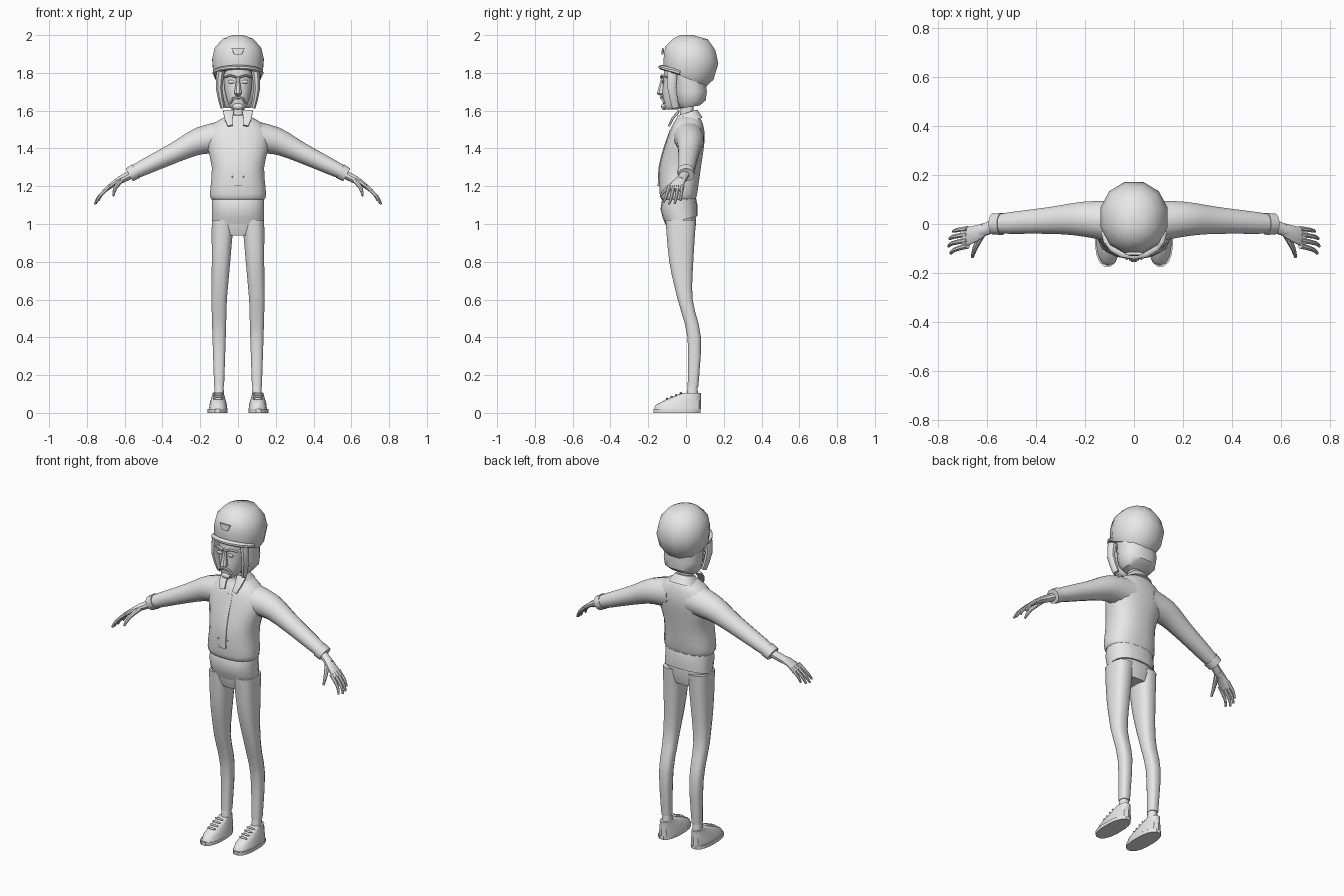
import bpy, bmesh, math
from mathutils import Vector

if "Cube" in bpy.data.objects:
    bpy.data.objects.remove(bpy.data.objects["Cube"], do_unlink=True)

GREY = (0.8, 0.8, 0.8, 1)
material = bpy.data.materials.new("plain_grey")
material.use_nodes = True
material.diffuse_color = GREY
material.node_tree.nodes["Principled BSDF"].inputs["Base Color"].default_value = GREY

SIDEWAYS, DEPTH, UP = Vector((1, 0, 0)), Vector((0, 1, 0)), Vector((0, 0, 1))


def finish(name, bm, mirror):
    """Turn a bmesh into a shaded object, doubled across the middle if asked."""
    bmesh.ops.recalc_face_normals(bm, faces=bm.faces)
    mesh = bpy.data.meshes.new(name)
    bm.to_mesh(mesh)
    bm.free()
    mesh.materials.append(material)
    for polygon in mesh.polygons:
        polygon.use_smooth = True
    mesh.set_sharp_from_angle(angle=math.radians(40))
    part = bpy.data.objects.new(name, mesh)
    bpy.context.collection.objects.link(part)
    if mirror:
        part.modifiers.new("mirror", 'MIRROR').use_mirror_merge = False


def outline(sides, power):
    """Points of a superellipse of radius one."""
    points = []
    for i in range(sides):
        angle = math.tau * (i + 0.5) / sides
        c, s = math.cos(angle), math.sin(angle)
        points.append((math.copysign(abs(c) ** (2 / power), c),
                       math.copysign(abs(s) ** (2 / power), s)))
    return points


def refine(rows, steps):
    """Pass a smooth curve through the rows."""
    rows = [Vector(row) for row in rows]
    last = len(rows) - 1
    slopes = [(rows[min(i + 1, last)] - rows[max(i - 1, 0)]) / 2 for i in range(last + 1)]
    result = []
    for i in range(last):
        for step in range(steps):
            t = step / steps
            ease = t * t * (3 - 2 * t)
            result.append(rows[i].lerp(rows[i + 1], ease)
                          + slopes[i] * t * (1 - t) ** 2 - slopes[i + 1] * t * t * (1 - t))
    return result + [rows[last]]


def skin(name, rings, mirror):
    """Bridge the rings and cap both ends."""
    bm = bmesh.new()
    loops = [[bm.verts.new(point) for point in ring] for ring in rings]
    for lower, upper in zip(loops, loops[1:]):
        for i in range(len(lower)):
            bm.faces.new((lower[i - 1], lower[i], upper[i], upper[i - 1]))
    bm.faces.new(loops[0])
    bm.faces.new(loops[-1])
    finish(name, bm, mirror)


def stack(name, rows, sides=12, power=2.4, steps=1, mirror=False,
          centre=lambda t: 0, tilt=lambda t: 0):
    """Loft level rings; each row is height, half width, front and back."""
    rows, rings = refine(rows, steps), []
    for i, (z, width, front, back) in enumerate(rows):
        t = i / (len(rows) - 1)
        middle, half = (front + back) / 2, (back - front) / 2
        rings.append([Vector((centre(t) + width * c, middle + half * s, z + tilt(t) * half * s))
                      for c, s in outline(sides, power)])
    skin(name, rings, mirror)


def sweep(name, path, start, end, across=DEPTH, sides=10, power=2, steps=1, mirror=False):
    """Sweep a tapering section, start to end, along a path."""
    path, rings = refine(path, steps), []
    last = len(path) - 1
    for i, point in enumerate(path):
        along = (path[min(i + 1, last)] - path[max(i - 1, 0)]).normalized()
        side = (across - along * across.dot(along)).normalized()
        other = along.cross(side)
        wide, thick = Vector(start).lerp(Vector(end), i / last)
        rings.append([point + side * wide * c + other * thick * s
                      for c, s in outline(sides, power)])
    skin(name, rings, mirror)


def ball(name, centre, radii, mirror=True):
    """Squashed sphere."""
    bm = bmesh.new()
    bmesh.ops.create_uvsphere(bm, u_segments=10, v_segments=6, radius=1)
    bmesh.ops.scale(bm, vec=radii, verts=bm.verts)
    bmesh.ops.translate(bm, vec=centre, verts=bm.verts)
    finish(name, bm, mirror)


# Sweater with sleeves and cuffs
stack("sweater_body", [
    (1.13, .14, -.13, .05), (1.16, .15, -.14, .06), (1.3, .14, -.14, .08),
    (1.45, .17, -.1, .1), (1.53, .13, -.07, .09), (1.57, .06, -.04, .07)],
    sides=20, steps=3)
sweep("sleeve", [(.07, .01, 1.46), (.2, .02, 1.44), (.33, .015, 1.38), (.56, 0, 1.27)],
      start=(.09, .09), end=(.04, .036), sides=14, steps=3, mirror=True)
sweep("sleeve_cuff", [(.54, 0, 1.28), (.575, 0, 1.26)],
      start=(.046, .043), end=(.044, .04), sides=12, mirror=True)

# Button placket and pocket studs
sweep("button_placket", [(0, -.08, 1.5), (0, -.115, 1.4), (0, -.14, 1.3), (0, -.145, 1.2)],
      start=(.022, .005), end=(.022, .005), across=SIDEWAYS, sides=8, power=5, steps=3)
ball("pocket_stud", (.03, -.144, 1.25), (.004, .004, .004))

# Shirt tail below the sweater
stack("shirt_tail", [(1.15, .14, -.12, .05), (1.09, .14, -.135, .06), (1.02, .14, -.11, .06)],
      sides=18, steps=2, tilt=lambda t: .25 * t)

# Collar
stack("collar_band", [(1.54, .09, -.07, .09), (1.59, .05, -.045, .06)],
      sides=16, tilt=lambda t: .3)
sweep("collar_wing", [(.05, -.035, 1.6), (.05, -.07, 1.56), (.04, -.09, 1.52)],
      start=(.03, .007), end=(.015, .006), across=SIDEWAYS, sides=8, power=4, mirror=True)

# Trousers
stack("hips", [(1.08, .13, -.11, .05), (1, .13, -.11, .055), (.94, .1, -.09, .04)], sides=16)
stack("trouser_leg", [
    (1.02, .06, -.11, .055), (.8, .05, -.09, .04), (.6, .042, -.045, .036),
    (.4, .036, .007, .08), (.14, .027, .008, .066)],
    power=2.8, steps=3, mirror=True, centre=lambda t: .08 + .02 * min(1, 2 * t))

# Socks and laced shoes
stack("sock", [(.08, .027, 0, .066), (.15, .024, .01, .06)], mirror=True, centre=lambda t: .1)
stack("shoe_sole", [(0, .053, -.175, .08), (.02, .053, -.175, .08)],
      sides=16, mirror=True, centre=lambda t: .108)
stack("shoe_upper", [
    (.02, .05, -.17, .08), (.05, .045, -.16, .08), (.08, .036, -.1, .08), (.105, .03, -.02, .08)],
    sides=14, mirror=True, centre=lambda t: .105, tilt=lambda t: .3 * t * (1 - t))
for row in range(4):
    ball(f"shoe_lace_{row}", (.105, -.1 + .024 * row, .075 + .01 * row), (.03, .006, .006))

# Hands
sweep("wrist", [(.55, 0, 1.27), (.63, -.03, 1.23)], start=(.026, .024), end=(.026, .02),
      mirror=True)
sweep("palm", [(.61, -.02, 1.24), (.65, -.04, 1.22), (.7, -.054, 1.18)],
      start=(.025, .02), end=(.043, .01), steps=2, mirror=True)
for number, short in enumerate((.018, .004, 0, .008)):
    root, tip = -.02 - .023 * number, -.03 - .03 * number
    sweep(f"finger_{number}", [
        (.68, root, 1.2), (.74 - short, (root + tip) / 2, 1.14 + short),
        (.757 - short, tip, 1.105 + short)],
        start=(.012, .012), end=(.006, .006), sides=8, steps=2, mirror=True)
sweep("thumb", [(.62, -.04, 1.23), (.65, -.1, 1.19), (.66, -.135, 1.15)],
      start=(.015, .016), end=(.006, .006), across=SIDEWAYS, sides=8, steps=2, mirror=True)

# Neck and face
stack("neck", [(1.53, .045, -.04, .055), (1.6, .036, -.03, .04), (1.68, .04, -.035, .045)])
stack("face", [
    (1.607, .03, -.115, -.04), (1.63, .05, -.122, 0), (1.71, .073, -.126, .06),
    (1.84, .08, -.116, .06)], steps=2)
stack("nose", [(1.68, .012, -.14, -.11), (1.69, .021, -.156, -.11), (1.78, .008, -.13, -.11)],
      sides=8)
ball("chin_beard", (0, -.115, 1.622), (.03, .017, .018), mirror=False)
sweep("moustache", [(0, -.13, 1.67), (.028, -.126, 1.663), (.04, -.115, 1.64)],
      start=(.009, .008), end=(.006, .005), across=UP, sides=8, mirror=True)
sweep("eyebrow", [(.01, -.13, 1.777), (.04, -.126, 1.787), (.07, -.105, 1.777)],
      start=(.007, .008), end=(.005, .008), across=UP, sides=8, mirror=True)
ball("eye", (.036, -.122, 1.753), (.02, .006, .01))

# Hair
stack("hair_back", [
    (1.62, .08, -.03, .075), (1.65, .104, -.055, .107), (1.7, .112, -.065, .113),
    (1.82, .11, -.075, .1)], tilt=lambda t: .15 * (1 - t) ** 2)
sweep("side_lock", [(.09, -.07, 1.82), (.1, -.075, 1.72), (.08, -.055, 1.617)],
      start=(.024, .03), end=(.014, .02), across=SIDEWAYS, sides=8, steps=2, mirror=True)

# Cap with visor and badge
stack("cap", [
    (1.775, .122, -.12, .11), (1.8, .135, -.125, .15), (1.87, .141, -.122, .176),
    (1.93, .127, -.115, .16), (1.98, .084, -.07, .118), (2, .03, -.03, .035)],
    power=2.1, tilt=lambda t: -.42 * (1 - t) ** 2)
arc = [math.pi * step / 8 for step in range(9)]
sweep("cap_visor", [(.12 * math.cos(a), -.03 - .1 * math.sin(a), 1.8 + .03 * math.sin(a))
                    for a in arc],
      start=(.013, .016), end=(.013, .016), across=UP, sides=8)
sweep("cap_badge", [(0, -.121, 1.93), (0, -.125, 1.897)],
      start=(.036, .006), end=(.02, .006), across=SIDEWAYS, sides=8, power=5)
